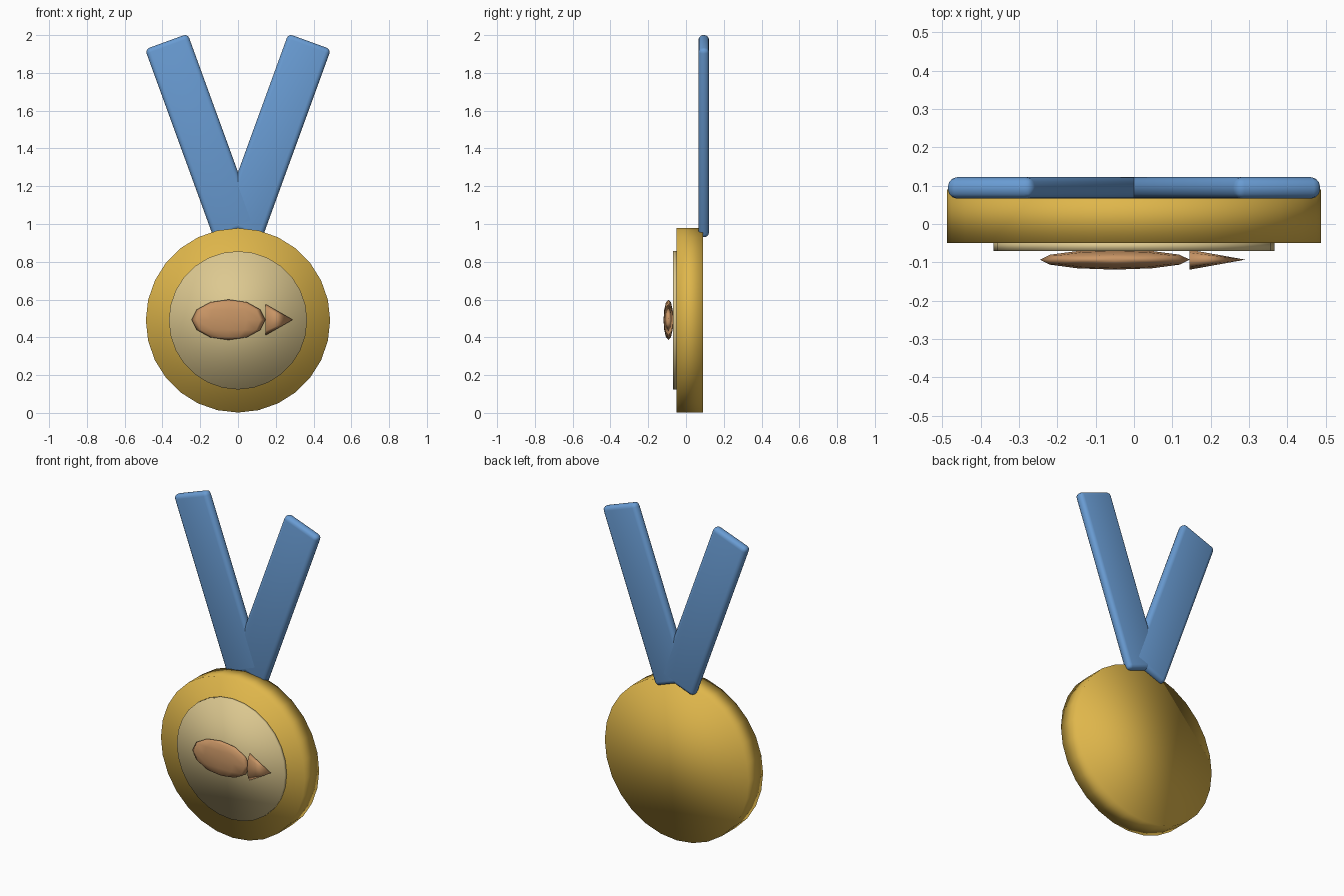
import bpy
import math
from mathutils import Vector

if "Cube" in bpy.data.objects:
    bpy.data.objects.remove(bpy.data.objects["Cube"])


def material(name, rgb):
    m = bpy.data.materials.new(name)
    m.diffuse_color = (*rgb, 1)
    m.use_nodes = True
    m.node_tree.nodes["Principled BSDF"].inputs["Base Color"].default_value = m.diffuse_color
    return m


gold = material("gold", (0.74, 0.47, 0.07))
pale = material("pale gold", (0.72, 0.58, 0.28))
copper = material("copper", (0.58, 0.30, 0.13))
blue = material("ribbon blue", (0.14, 0.33, 0.65))


def finish(name, mat):
    ob = bpy.context.object
    ob.name = name
    ob.data.materials.append(mat)
    bpy.ops.object.transform_apply(location=False, rotation=False, scale=True)
    bpy.ops.object.shade_smooth()
    return ob


def disc(name, mat, radius, y0, y1):
    bpy.ops.mesh.primitive_cylinder_add(
        vertices=28, radius=radius, depth=y1 - y0,
        location=(0, (y0 + y1) / 2, 0.49), rotation=(math.pi / 2, 0, 0))
    return finish(name, mat)


# Medal body and raised centre
disc("medal_disc", gold, 0.488, -0.05, 0.09)
disc("medal_inlay", pale, 0.366, -0.07, -0.045)

# Fish emblem: body and tail
bpy.ops.mesh.primitive_uv_sphere_add(segments=12, ring_count=6, radius=1,
                                     location=(-0.05, -0.093, 0.493))
bpy.context.object.scale = (0.195, 0.026, 0.107)
finish("fish_body", copper)
bpy.ops.mesh.primitive_cone_add(vertices=8, radius1=1, radius2=0, depth=0.145,
                                location=(0.2175, -0.093, 0.493),
                                rotation=(0, math.pi / 2, 0))
# local x points down and local y points back after the turn
bpy.context.object.scale = (0.083, 0.026, 1)
finish("fish_tail", copper)

# Two crossing ribbon straps with rounded edges
for name, side in (("ribbon_left", -1), ("ribbon_right", 1)):
    bpy.ops.mesh.primitive_cube_add(size=1, location=(side * 0.197, 0.094, 1.465),
                                    rotation=(0, side * math.radians(20), 0))
    bpy.context.object.scale = (0.24, 0.056, 1.066)
    ob = finish(name, blue)
    bevel = ob.modifiers.new("rounded_edges", "BEVEL")
    bevel.width = 0.024
    bevel.segments = 3
